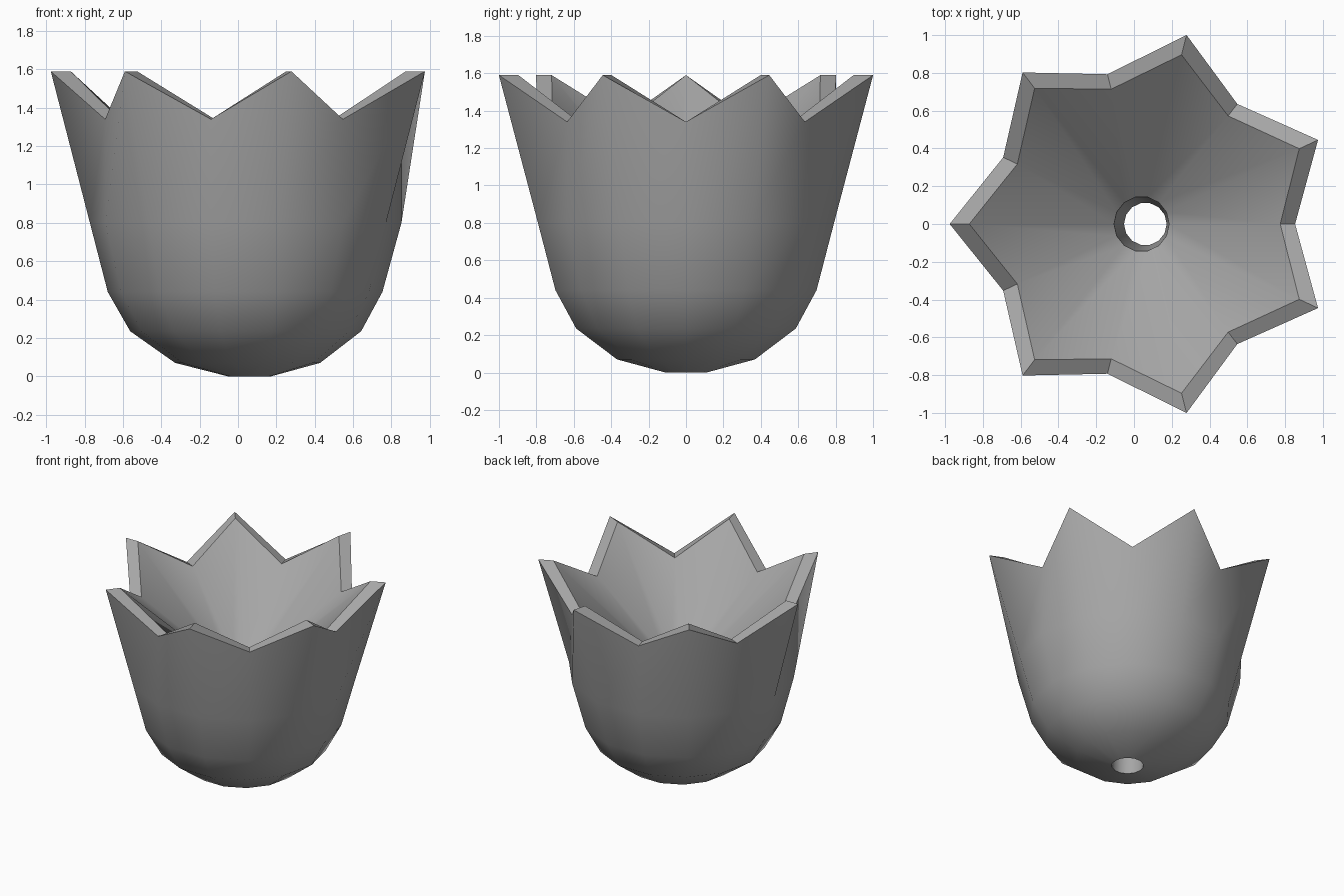
import bpy
import bmesh
from math import cos, sin, pi

cube = bpy.data.objects.get("Cube")
if cube:
    bpy.data.objects.remove(cube, do_unlink=True)

POINTS = 7
SIDES = POINTS * 2


# Round ring: the same centre, radius and height all the way round
def even(cx, r, z):
    return (cx, r, z), (cx, r, z)


# Outside wall, from the drain hole up: (centre x, radius, height)
# for the tip columns, then for the valley columns
OUTER = [
    even(0.06, 0.113, 0.0),
    even(0.05, 0.378, 0.07),
    even(0.04, 0.602, 0.235),
    even(0.037, 0.716, 0.44),
    even(0.04, 0.812, 0.8),
    ((0.05, 1.026, 1.59), (0.04, 0.813, 1.34)),
]
# Inside wall: a shallow funnel from the rim down to the top of the drain tube
INNER = [
    ((0.047, 0.919, 1.59), (0.042, 0.732, 1.34)),
    even(0.04, 0.146, 0.87),
]

clay = bpy.data.materials.new("grey clay")
clay.use_nodes = True
grey = (0.38, 0.38, 0.38, 1.0)
clay.diffuse_color = grey
clay.node_tree.nodes["Principled BSDF"].inputs["Base Color"].default_value = grey

bm = bmesh.new()


def add_ring(tip, valley):
    ring = []
    for i in range(SIDES):
        a = pi + 2 * pi * i / SIDES
        cx, r, z = valley if i % 2 else tip
        ring.append(bm.verts.new((cx + r * cos(a), r * sin(a), z)))
    return ring


def bridge(low, high):
    for i in range(SIDES):
        j = (i + 1) % SIDES
        face = bm.faces.new((low[i], low[j], high[j], high[i]))
        face.smooth = True


# Closed loop: up the outside, over the rim, down the funnel, through the tube
rings = [add_ring(*r) for r in OUTER + INNER]
for k, ring in enumerate(rings):
    bridge(ring, rings[(k + 1) % len(rings)])

# Crisp edges around the pointed rim and both ends of the drain tube
outer_rim, inner_rim = rings[-3], rings[-2]
for ring in (rings[0], outer_rim, inner_rim, rings[-1]):
    for i in range(SIDES):
        bm.edges.get((ring[i], ring[(i + 1) % SIDES])).smooth = False
for a, b in zip(outer_rim, inner_rim):
    bm.edges.get((a, b)).smooth = False

bmesh.ops.recalc_face_normals(bm, faces=bm.faces)
mesh = bpy.data.meshes.new("pointed_cup")
bm.to_mesh(mesh)
bm.free()
mesh.materials.append(clay)
cup = bpy.data.objects.new("pointed_cup", mesh)
bpy.context.scene.collection.objects.link(cup)
